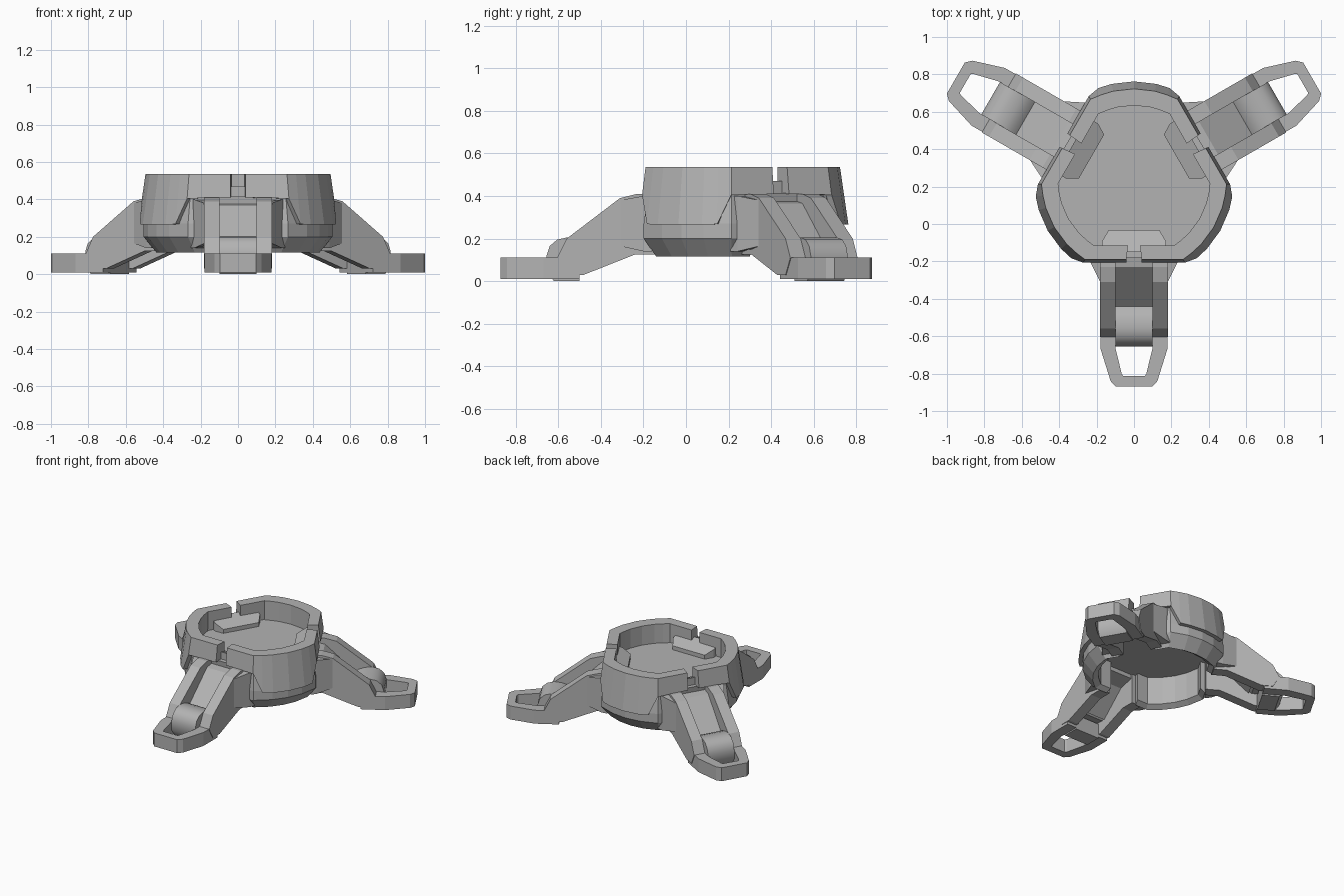
import bpy, bmesh
from math import radians, cos, sin
from mathutils import Matrix, Vector

cube = bpy.data.objects.get("Cube")
if cube:
    bpy.data.objects.remove(cube)

GREY = (0.45, 0.45, 0.45, 1)
mat = bpy.data.materials.new("plain grey")
mat.use_nodes = True
mat.diffuse_color = GREY
mat.node_tree.nodes["Principled BSDF"].inputs["Base Color"].default_value = GREY

CY = 0.23            # hub centre on y
TOP = 0.535          # top of the collar


def loft(name, rings, wrap=False):
    """Skin equal-sized vertex rings; cap the ends or wrap round."""
    bm = bmesh.new()
    loops = [[bm.verts.new(p) for p in r] for r in rings]
    n = len(loops[0])
    pairs = list(zip(loops, loops[1:]))
    if wrap:
        pairs.append((loops[-1], loops[0]))
    else:
        bm.faces.new(loops[0])
        bm.faces.new(loops[-1])
    for a, b in pairs:
        for i in range(n):
            j = (i + 1) % n
            bm.faces.new((a[i], a[j], b[j], b[i]))
    bmesh.ops.recalc_face_normals(bm, faces=bm.faces)
    mesh = bpy.data.meshes.new(name)
    bm.to_mesh(mesh)
    bm.free()
    mesh.materials.append(mat)
    ob = bpy.data.objects.new(name, mesh)
    bpy.context.collection.objects.link(ob)
    return ob


def side_prism(name, profile, x0, x1):
    """Extrude a (y, z) profile across x."""
    return loft(name, [[(x, y, z) for y, z in profile] for x in (x0, x1)])


def mirrored(half):
    return half + [(-x, y) for x, y in reversed(half)]


def three_ways(ob):
    """Repeat a part around the hub at thirds of a turn."""
    centre = Matrix.Translation((0, CY, 0))
    for k in range(3):
        part = ob if k == 0 else ob.copy()
        if k:
            bpy.context.collection.objects.link(part)
            part.name = f"{ob.name}_{k + 1}"
        part.matrix_world = centre @ Matrix.Rotation(radians(120 * k), 4, 'Z') @ centre.inverted()


# Plan of the hub: broad flats towards the legs, rounded bows between them
u = Vector((cos(radians(30)), sin(radians(30))))
v = Vector((-u.y, u.x))


def flat(s):
    return u * 0.42 + v * s


def bow(angle):
    return Vector((sin(radians(angle)), cos(radians(angle)))) * 0.493


def at(p, scale, z):
    return (p.x * scale, p.y * scale + CY, z)


def flip(p):
    return Vector((-p.x, p.y))


corner = flat(0.262)
sector = [corner, bow(13), bow(0), bow(-13), flip(corner)]
plan = [Matrix.Rotation(radians(120 * k), 2) @ p for k in range(3) for p in sector]

# Hub plate with a recessed floor
hub_profile = [(0.96, 0.35), (0.98, 0.415), (0.83, 0.415), (0.83, 0.39)]
loft("hub_plate", [[at(p, s, z) for p in plan] for s, z in hub_profile])

# Tapering skirt between the legs, open underneath
skirt_profile = [(0.8, 0.36), (0.8, 0.14), (0.88, 0.115), (1.02, 0.2), (1.02, 0.27), (0.98, 0.4)]
skirt_path = [flat(0.15)] + sector + [flip(flat(0.15))]
three_ways(loft("skirt", [[at(p, s, z) for s, z in skirt_profile] for p in skirt_path]))

# Collar panels, stepped up where they pass over the legs
half = [(flat(0.04), 0.41), (corner, 0.405), (bow(21), 0.268), (bow(13), 0.265)]
stations = half + [(bow(0), 0.265)] + [(flip(p), z) for p, z in reversed(half)]


def panel_section(p, low):
    flare = 1 + 0.08 * (TOP - low) / 0.27
    return [at(p, 1, TOP), at(p, flare, low), at(p, 0.82, low), at(p, 0.82, TOP)]


three_ways(loft("collar_panel", [panel_section(p, z) for p, z in stations]))

# Sloped pads on the recessed floor, one behind each leg
pad_low = mirrored([(0.17, CY - 0.38), (0.17, CY - 0.32), (0.135, CY - 0.262)])
pad_top = [0.47, 0.45, 0.42]
three_ways(loft("floor_pad", [[(x, y, 0.38) for x, y in pad_low],
                              [(x, y, z) for (x, y), z in zip(pad_low, pad_top + pad_top[::-1])]]))

# Leg rails and the flares that blend them into the hub
rail = [(-0.14, 0.41), (-0.23, 0.41), (-0.31, 0.39), (-0.56, 0.2), (-0.605, 0.11),
        (-0.56, 0.03), (-0.48, 0.03), (-0.24, 0.125), (-0.14, 0.125)]
for side, sx in (("left", 1), ("right", -1)):
    three_ways(side_prism(f"leg_rail_{side}", rail, sx * 0.1, sx * 0.182))
    flare = [(0.11, -0.16), (0.25, -0.16), (0.235, -0.2), (0.18, -0.31), (0.11, -0.31)]
    three_ways(loft(f"leg_flare_{side}",
                    [[(sx * x, y, 0.14 if y > -0.3 else 0.165) for x, y in flare],
                     [(sx * x, y, 0.4 if y > -0.3 else 0.38) for x, y in flare]]))

# Sunken web between the rails
web = [(-0.15, 0.38), (-0.23, 0.365), (-0.44, 0.165),
       (-0.44, 0.12), (-0.26, 0.29), (-0.15, 0.32)]
three_ways(side_prism("leg_web", web, -0.1, 0.1))

# Rounded clasp at the lower end of the leg
clasp = [(-0.43, 0.15), (-0.465, 0.185), (-0.51, 0.2), (-0.56, 0.205), (-0.605, 0.195),
         (-0.64, 0.165), (-0.655, 0.12), (-0.655, 0.05), (-0.62, 0), (-0.5, 0),
         (-0.5, 0.03), (-0.6, 0.05), (-0.58, 0.13), (-0.46, 0.12)]
clasp_ob = side_prism("leg_clasp", clasp, -0.1, 0.1)
bpy.ops.object.select_all(action='DESELECT')
clasp_ob.select_set(True)
bpy.context.view_layer.objects.active = clasp_ob
bpy.ops.object.shade_smooth_by_angle(angle=radians(40))
three_ways(clasp_ob)

# Open loop foot
outer = mirrored([(0.178, -0.5), (0.178, -0.67), (0.125, -0.84), (0.096, -0.87)])
inner = mirrored([(0.1, -0.6), (0.1, -0.66), (0.066, -0.8), (0.058, -0.812)])
three_ways(loft("foot_loop", [[(x, y, z) for x, y in o] for o, z in
                              ((outer, 0.01), (outer, 0.112), (inner, 0.112), (inner, 0.01))],
                wrap=True))
